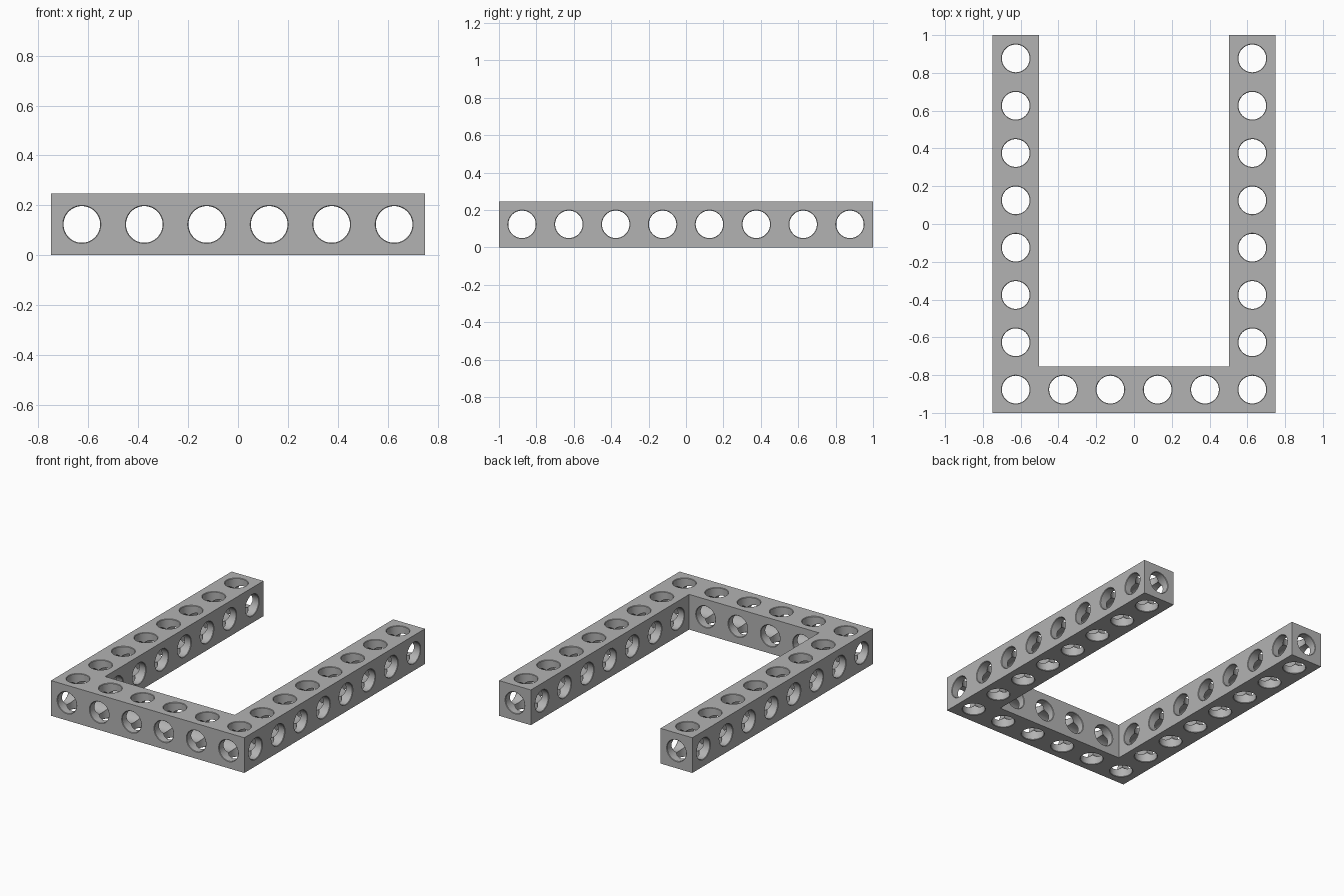
import bpy, bmesh, math
from mathutils import Vector

if "Cube" in bpy.data.objects:
    bpy.data.objects.remove(bpy.data.objects["Cube"], do_unlink=True)

HALF = 0.1233                       # half thickness of the beam
PITCH = (2 - 2 * HALF) / 7          # spacing of the holes
BORE, CHAMFER, OVER = 0.0735, 0.003, 0.01
SEGMENTS = 48
COLS, ROWS = 6, 8
xs = [(i - (COLS - 1) / 2) * PITCH for i in range(COLS)]
ys = [(i - (ROWS - 1) / 2) * PITCH for i in range(ROWS)]
X = xs[-1] + HALF                   # half width of the frame

grey = bpy.data.materials.new("mid grey")
grey.use_nodes = True
grey.diffuse_color = (0.45, 0.45, 0.45, 1)
grey.node_tree.nodes["Principled BSDF"].inputs["Base Color"].default_value = (0.45, 0.45, 0.45, 1)


def make_object(name, bm):
    bmesh.ops.recalc_face_normals(bm, faces=bm.faces)
    mesh = bpy.data.meshes.new(name)
    bm.to_mesh(mesh)
    bm.free()
    mesh.materials.append(grey)
    obj = bpy.data.objects.new(name, mesh)
    bpy.context.collection.objects.link(obj)
    return obj


def add_bore(bm, centre, axis, half_length):
    """Round bore along an axis, flared at both ends for a small chamfer."""
    side, up = Vector((0, 0, 0)), Vector((0, 0, 0))
    side[(axis + 1) % 3] = up[(axis + 2) % 3] = 1
    along = side.cross(up)
    inner, outer = half_length - CHAMFER, half_length + OVER
    wide = BORE + CHAMFER + OVER
    rings = []
    for r, d in ((wide, -outer), (BORE, -inner), (BORE, inner), (wide, outer)):
        ring = []
        for k in range(SEGMENTS):
            a = 2 * math.pi * (k + 0.5) / SEGMENTS
            ring.append(bm.verts.new(Vector(centre) + along * d
                                     + r * (side * math.cos(a) + up * math.sin(a))))
        rings.append(ring)
    for low, high in zip(rings, rings[1:]):
        for k in range(SEGMENTS):
            n = (k + 1) % SEGMENTS
            bm.faces.new((low[k], low[n], high[n], high[k]))
    bm.faces.new(rings[0][::-1])
    bm.faces.new(rings[-1])


# U-shaped frame: outline extruded upward
bm = bmesh.new()
inner_x, inner_y = X - 2 * HALF, -1 + 2 * HALF
outline = [(-X, -1), (X, -1), (X, 1), (inner_x, 1), (inner_x, inner_y),
           (-inner_x, inner_y), (-inner_x, 1), (-X, 1)]
base = bm.faces.new([bm.verts.new((x, y, 0)) for x, y in outline])
top = bmesh.ops.extrude_face_region(bm, geom=[base])
bmesh.ops.translate(bm, vec=(0, 0, 2 * HALF),
                    verts=[v for v in top["geom"] if isinstance(v, bmesh.types.BMVert)])
frame = make_object("u_frame", bm)

# Bores as (centre, half length), grouped by direction
ends = (xs[0], xs[-1])
cross_bores = [((0, ys[0], HALF), X)]
cross_bores += [((x, y, HALF), HALF) for x in ends for y in ys[1:]]
long_bores = [((x, 0, HALF), 1) for x in ends]
long_bores += [((x, ys[0], HALF), HALF) for x in xs[1:-1]]
upright_bores = [((x, y, HALF), HALF) for x in ends for y in ys]
upright_bores += [((x, ys[0], HALF), HALF) for x in xs[1:-1]]

bpy.context.view_layer.objects.active = frame
for axis, bores in enumerate((cross_bores, long_bores, upright_bores)):
    bm = bmesh.new()
    for centre, half_length in bores:
        add_bore(bm, centre, axis, half_length)
    cutter = make_object("bore_cutter", bm)
    cutter.hide_render = True
    cut = frame.modifiers.new("bores", "BOOLEAN")
    cut.operation = "DIFFERENCE"
    cut.solver = "EXACT"
    cut.object = cutter
    bpy.ops.object.modifier_apply(modifier=cut.name)
    bpy.data.objects.remove(cutter, do_unlink=True)

# Smooth bore walls with crisp edges
bpy.ops.object.select_all(action="DESELECT")
frame.select_set(True)
bpy.ops.object.shade_smooth_by_angle(angle=math.radians(25))
